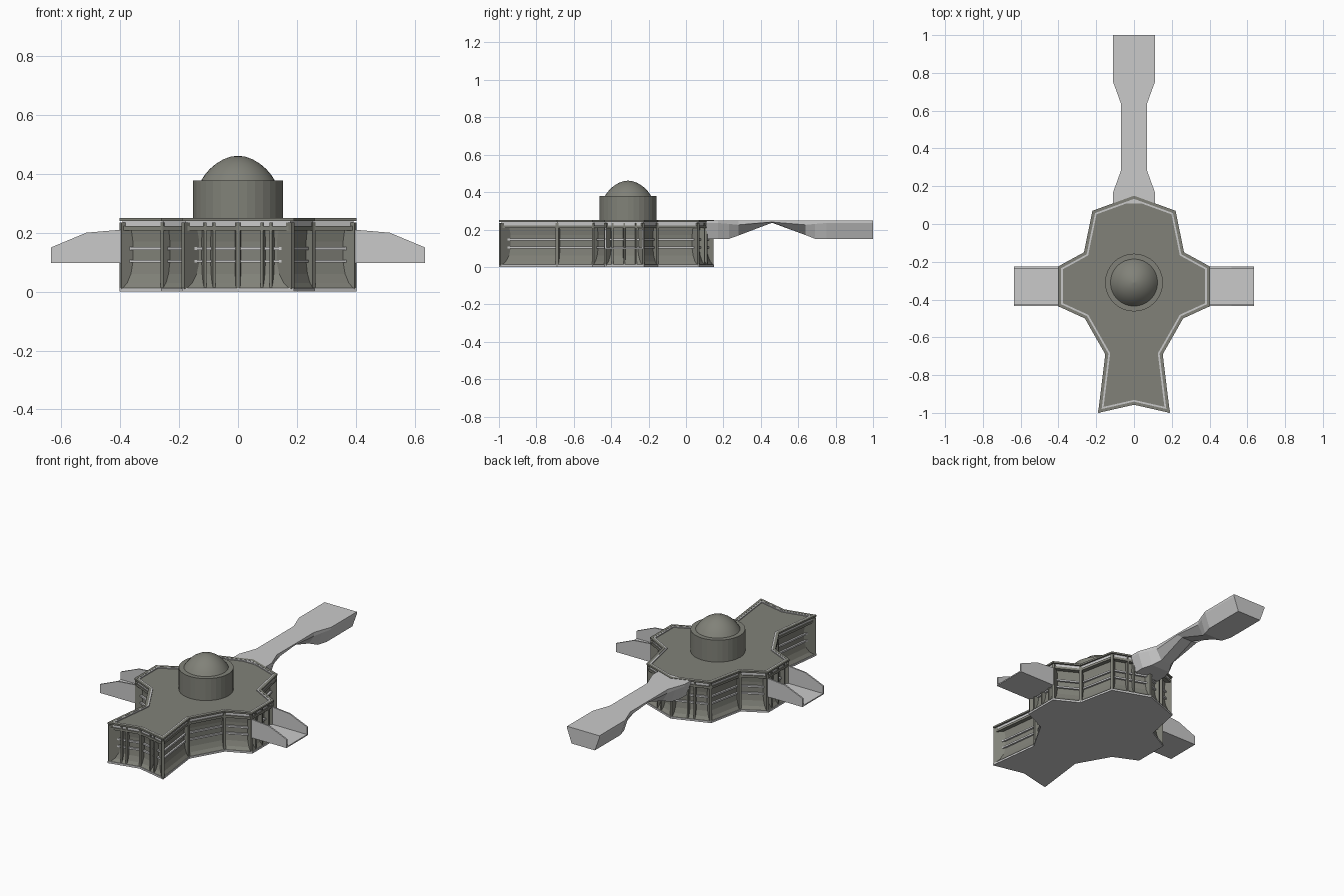
import bpy, bmesh, math
from mathutils import Vector

if "Cube" in bpy.data.objects:
    bpy.data.objects.remove(bpy.data.objects["Cube"])


def material(name, r, g, b):
    m = bpy.data.materials.new(name)
    m.diffuse_color = (r, g, b, 1)
    m.use_nodes = True
    m.node_tree.nodes["Principled BSDF"].inputs["Base Color"].default_value = m.diffuse_color
    return m


STONE = material("olive grey", 0.22, 0.222, 0.19)
LIGHT = material("light grey", 0.59, 0.59, 0.59)


def make(name, verts, faces, mat):
    bm = bmesh.new()
    vs = [bm.verts.new(v) for v in verts]
    for f in faces:
        bm.faces.new([vs[i] for i in f])
    bmesh.ops.recalc_face_normals(bm, faces=bm.faces[:])
    me = bpy.data.meshes.new(name)
    bm.to_mesh(me)
    bm.free()
    me.materials.append(mat)
    ob = bpy.data.objects.new(name, me)
    bpy.context.collection.objects.link(ob)
    return ob


def loft(name, rings, mat, closed=False):
    """Join equal-length rings of points; cap the ends, or close into a tube."""
    n, k = len(rings[0]), len(rings)
    faces = []
    for j in range(k if closed else k - 1):
        a, b = j * n, ((j + 1) % k) * n
        faces += [(a + i, a + (i + 1) % n, b + (i + 1) % n, b + i) for i in range(n)]
    if not closed:
        faces += [tuple(range(n))[::-1], tuple(range((k - 1) * n, k * n))]
    return make(name, [p for r in rings for p in r], faces, mat)


# Footprint: left half mirrored to the right, counter-clockwise
half = [(0, .15), (-.22, .07), (-.265, -.15), (-.402, -.225), (-.402, -.435),
        (-.26, -.50), (-.152, -.69), (-.19, -1.0), (0, -.957)]
outline = [Vector(p) for p in half + [(-x, y) for x, y in half[-2:0:-1]]]
N = len(outline)


def inset(d):
    out = []
    for i, p in enumerate(outline):
        a = (p - outline[i - 1]).normalized()
        b = (outline[(i + 1) % N] - p).normalized()
        na, nb = Vector((-a.y, a.x)), Vector((-b.y, b.x))
        out.append(p + (na + nb) * d / (1 + na.dot(nb)))
    return out


def ring(d, z):
    return [(p.x, p.y, z) for p in inset(d)]


def band(name, d0, d1, z0, z1, mat):
    return loft(name, [ring(d0, z0), ring(d0, z1), ring(d1, z1), ring(d1, z0)],
                mat, closed=True)


# Light base plate
loft("base_plate", [ring(0, 0), ring(0, .012)], LIGHT)

# Concave walls, flaring at the foot
loft("walls", [ring(.003, .012), ring(.016, .03), ring(.027, .06), ring(.033, .10),
               ring(.033, .17), ring(.028, .212)], STONE)
# Ledges running round the walls
for i, z in enumerate((.098, .141)):
    band(f"wall_ledge_{i}", .022, .045, z, z + .010, LIGHT)

# Cornice, roof and parapet
band("lower_cornice", .004, .05, .208, .222, STONE)
band("cornice_band", .010, .05, .222, .240, LIGHT)
band("parapet", 0, .016, .240, .25, STONE)
band("parapet_inner_trim", .016, .025, .234, .249, LIGHT)
loft("roof", [ring(.022, .222), ring(.022, .243)], STONE)


# Buttress fins at corners and along the end faces
def fin(name, outer, inner, w, top=.235):
    outer, inner = Vector(outer), Vector(inner)
    d = (inner - outer).normalized()
    s = Vector((-d.y, d.x)) * w
    xy = [outer + s * .6, outer - s * .6, inner - s, inner + s]
    loft(name, [[(p.x, p.y, z) for p in xy] for z in (.008, top)], STONE)


near, deep = inset(.003), inset(.045)
for i in range(N):
    fin(f"corner_fin_{i}", near[i], deep[i], .012)
for i in range(N):
    a, b = outline[i], outline[(i + 1) % N]
    mid = (a + b) / 2
    if mid.y > .1 or mid.y < -.9:          # back and front end faces
        spots = (.42, .58)
    elif abs(mid.x) > .39:                 # side end faces
        spots = (.2, .5, .8)
    else:
        continue
    d = (b - a).normalized()
    n = Vector((-d.y, d.x))
    for k, t in enumerate(spots):
        p = a.lerp(b, t)
        fin(f"face_fin_{i}_{k}", p + n * .004, p + n * .045, .007)


# Drum and dome
def revolve(name, profile, n, mat):
    return loft(name, [[(r * math.cos(2 * math.pi * i / n),
                         -.31 + r * math.sin(2 * math.pi * i / n), z)
                        for i in range(n)] for r, z in profile], mat)


revolve("drum", [(.153, .235), (.153, .378)], 32, STONE)
dome = revolve("dome", [(.126, .376), (.113, .396), (.096, .416), (.075, .434),
                        (.05, .449), (.025, .458), (.003, .461)], 32, STONE)
for f in dome.data.polygons:
    f.use_smooth = len(f.vertices) == 4

# Open side docks: floor and two shaped side walls each
side = [(.398, .097), (.635, .097), (.635, .15), (.515, .20), (.398, .21)]
for sx, label in ((-1, "left"), (1, "right")):
    for y, part in ((-.435, "front"), (-.235, "back")):
        loft(f"{label}_dock_{part}_wall",
             [[(sx * x, yy, z) for x, z in side] for yy in (y, y + .009)], LIGHT)
    loft(f"{label}_dock_floor",
         [[(sx * x, y, z) for x, y in ((.39, -.43), (.635, -.43), (.635, -.23), (.39, -.23))]
          for z in (.097, .104)], LIGHT)

# Rear bridge: tapered section with a keel, thin at mid span
# (position, half width, keel height, lip height, keel width fraction)
stations = [(.108, .11, .15, .235, .72), (.17, .11, .15, .235, .72),
            (.23, .088, .15, .23, .7), (.28, .07, .168, .225, .5),
            (.46, .07, .236, .24, .5), (.64, .07, .170, .225, .5),
            (.69, .088, .15, .23, .7), (.75, .11, .15, .235, .72),
            (1.0, .11, .15, .235, .72)]
loft("rear_bridge", [[(-w, y, .248), (w, y, .248), (w, y, lip), (w * f, y, keel),
                      (-w * f, y, keel), (-w, y, lip)]
                     for y, w, keel, lip, f in stations], LIGHT)
